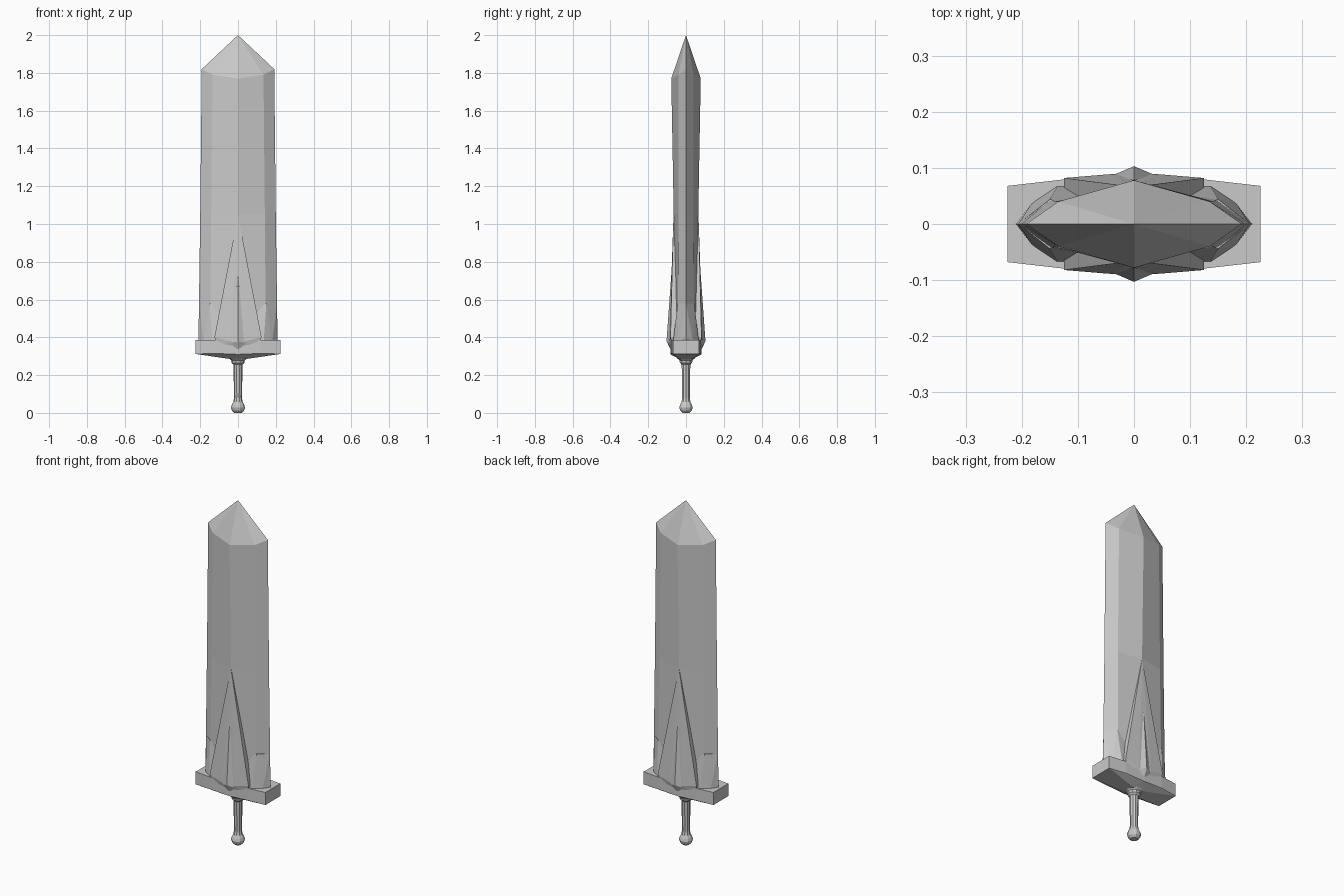
import bpy, bmesh
from math import cos, sin, pi

if "Cube" in bpy.data.objects:
    bpy.data.objects.remove(bpy.data.objects["Cube"])

# One plain steel colour for the whole sword
steel = bpy.data.materials.new("steel_grey")
steel.use_nodes = True
colour = (0.59, 0.59, 0.59, 1)
steel.diffuse_color = colour
bsdf = steel.node_tree.nodes["Principled BSDF"]
bsdf.inputs["Base Color"].default_value = colour
bsdf.inputs["Roughness"].default_value = 0.6


def finish(name, bm):
    bmesh.ops.recalc_face_normals(bm, faces=bm.faces[:])
    mesh = bpy.data.meshes.new(name)
    bm.to_mesh(mesh)
    bm.free()
    mesh.materials.append(steel)
    ob = bpy.data.objects.new(name, mesh)
    bpy.context.collection.objects.link(ob)
    return ob


def loft(name, rings, tip=None):
    """Skin a stack of rings, capped at the ends or closed to a tip."""
    bm = bmesh.new()
    rows = [[bm.verts.new(p) for p in ring] for ring in rings]
    n = len(rows[0])
    for low, high in zip(rows, rows[1:]):
        for i in range(n):
            j = (i + 1) % n
            bm.faces.new((low[i], low[j], high[j], high[i]))
    bm.faces.new(rows[0])
    if tip:
        top = bm.verts.new(tip)
        for i in range(n):
            bm.faces.new((rows[-1][i], rows[-1][(i + 1) % n], top))
    else:
        bm.faces.new(rows[-1])
    return finish(name, bm)


def hull(name, points, signs_x=(1, -1), signs_y=(1, -1)):
    """Faceted solid from points mirrored across the given axes."""
    bm = bmesh.new()
    spots = {(x * sx, y * sy, z) for x, y, z in points
             for sx in signs_x for sy in signs_y}
    for p in sorted(spots):
        bm.verts.new(p)
    result = bmesh.ops.convex_hull(bm, input=bm.verts[:])
    loose = {e for key in ("geom_interior", "geom_unused")
             for e in result[key] if isinstance(e, bmesh.types.BMVert)}
    bmesh.ops.delete(bm, geom=list(loose), context='VERTS')
    bmesh.ops.dissolve_limit(bm, angle_limit=0.01, verts=bm.verts[:],
                             edges=bm.edges[:])
    return finish(name, bm)


def blade_ring(edge, bevel, ridge):
    """Eight-sided section from edge (x, z), bevel (x, y, z), ridge (y, z)."""
    (ex, ez), (bx, by, bz), (ry, rz) = edge, bevel, ridge
    return [(ex, 0, ez), (bx, by, bz), (0, ry, rz), (-bx, by, bz),
            (-ex, 0, ez), (-bx, -by, bz), (0, -ry, rz), (bx, -by, bz)]


# Blade with a central ridge and bevelled edges
loft("blade", [
    blade_ring((0.21, 0.34), (0.148, 0.045, 0.34), (0.066, 0.34)),
    blade_ring((0.2, 1.05), (0.142, 0.04, 1.05), (0.065, 1.05)),
    blade_ring((0.192, 1.82), (0.135, 0.04, 1.79), (0.078, 1.77)),
], tip=(0, 0, 2))

# Thicker lower edges
hull("blade_root_edges", [
    (0.206, 0, 0.58), (0.15, 0.044, 0.58), (0.211, 0, 0.35),
    (0.18, 0.04, 0.36), (0.135, 0.07, 0.36)])

# Flared reinforcement at the blade root
hull("blade_root", [
    (0, 0.066, 1.05), (0.04, 0.089, 0.38), (0.125, 0.082, 0.4),
    (0.1, 0.072, 0.34), (0, 0.07, 0.31)])

# Raised fin on each face of the root
for side, sign in (("front", -1), ("back", 1)):
    hull(side + "_fin", [
        (0, 0.078, 0.73), (0.04, 0.086, 0.37), (0, 0.103, 0.38),
        (0, 0.08, 0.33), (0, 0.05, 0.38)], signs_y=(sign,))

# Crossguard with a tapered underside
hull("crossguard", [
    (0.225, 0.068, 0.385), (0.225, 0.068, 0.312),
    (0.12, 0.08, 0.385), (0.12, 0.08, 0.315),
    (0, 0.083, 0.37), (0, 0.083, 0.31),
    (0.1, 0.05, 0.298), (0.04, 0.035, 0.285)])

# Collar, grip and pommel turned in one piece
profile = [(0.02, 0), (0.032, 0.012), (0.037, 0.028), (0.033, 0.042),
           (0.025, 0.058), (0.021, 0.08), (0.024, 0.255),
           (0.034, 0.265), (0.036, 0.278), (0.05, 0.29)]
sides = 10
loft("grip_and_pommel", [
    [(r * cos(2 * pi * i / sides), r * sin(2 * pi * i / sides), z)
     for i in range(sides)] for r, z in profile])
